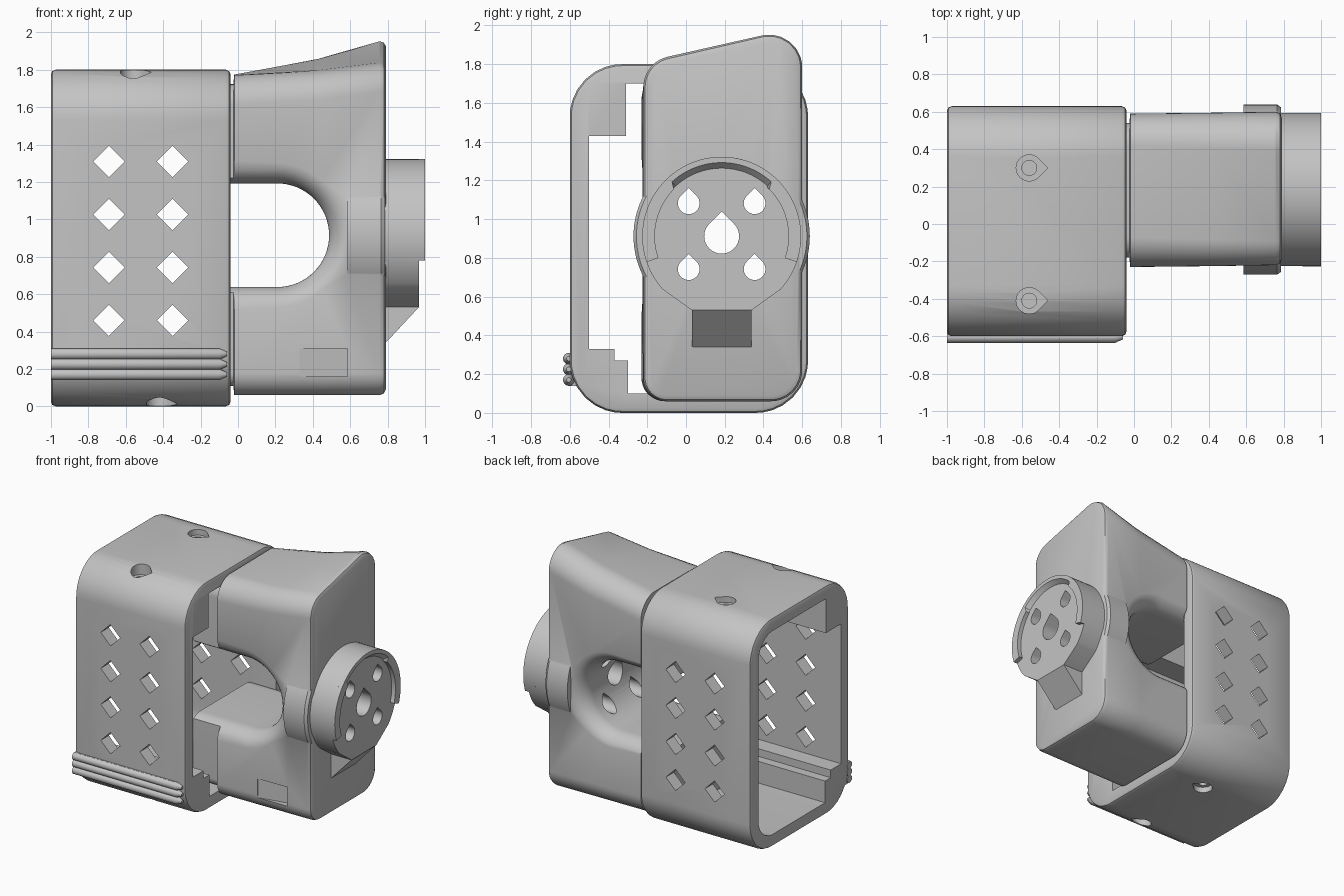
import bpy, bmesh, math
from mathutils import Vector

old = bpy.data.objects.get("Cube")
if old:
    bpy.data.objects.remove(old, do_unlink=True)

grey = bpy.data.materials.new("plain grey")
grey.use_nodes = True
tone = (0.55, 0.55, 0.55, 1)
grey.diffuse_color = tone
grey.node_tree.nodes["Principled BSDF"].inputs["Base Color"].default_value = tone


def finish(name, bm):
    bmesh.ops.recalc_face_normals(bm, faces=bm.faces)
    mesh = bpy.data.meshes.new(name)
    bm.to_mesh(mesh)
    bm.free()
    ob = bpy.data.objects.new(name, mesh)
    bpy.context.collection.objects.link(ob)
    mesh.materials.append(grey)
    return ob


def loft(name, rings):
    bm = bmesh.new()
    loops = [[bm.verts.new(p) for p in ring] for ring in rings]
    n = len(loops[0])
    for a, b in zip(loops, loops[1:]):
        for i in range(n):
            j = (i + 1) % n
            bm.faces.new((a[i], a[j], b[j], b[i]))
    bm.faces.new(loops[0])
    bm.faces.new(loops[-1])
    return finish(name, bm)


def place(pts, axis, w):
    order = {"x": lambda u, v: (w, u, v), "y": lambda u, v: (u, w, v), "z": lambda u, v: (u, v, w)}
    return [order[axis](u, v) for u, v in pts]


def prism(name, pts, axis, a, b):
    return loft(name, [place(pts, axis, a), place(pts, axis, b)])


def box(u0, u1, v0, v1):
    return [(u0, v0), (u1, v0), (u1, v1), (u0, v1)]


def arc(u, v, r, start, end, steps):
    angles = [math.radians(start + (end - start) * i / steps) for i in range(steps + 1)]
    return [(u + r * math.cos(t), v + r * math.sin(t)) for t in angles]


def circle(u, v, r, steps=48):
    return arc(u, v, r, 0, 360, steps)[:-1]


def teardrop(u, v, r, tip):
    end = math.radians(tip)
    point = (u + 1.414 * r * math.cos(end), v + 1.414 * r * math.sin(end))
    return arc(u, v, r, tip + 45, tip + 315, 24) + [point]


def rounded(corners, inset=0.0, steps=8):
    """Polygon of (u, v, radius) corners with round arcs; inset pulls it inward."""
    mid = sum((Vector(c[:2]) for c in corners), Vector((0, 0))) / len(corners)
    pts = [Vector(c[:2]) for c in corners]
    pts = [Vector((p.x - math.copysign(inset, p.x - mid.x), p.y - math.copysign(inset, p.y - mid.y))) for p in pts]
    out = []
    for i, p in enumerate(pts):
        r = corners[i][2] - inset
        if r <= 0:
            out.append(tuple(p))
            continue
        u = (pts[i - 1] - p).normalized()
        v = (pts[(i + 1) % len(pts)] - p).normalized()
        half = u.angle(v) / 2
        c = p + (u + v).normalized() * r / math.sin(half)
        a = p + u * r / math.tan(half) - c
        b = p + v * r / math.tan(half) - c
        out += [tuple(c + a.lerp(b, k / steps).normalized() * r) for k in range(steps + 1)]
    return out


def combine(ob, tools, kind="DIFFERENCE"):
    for tool in tools:
        mod = ob.modifiers.new("cut", "BOOLEAN")
        mod.operation, mod.solver, mod.object = kind, "EXACT", tool
        bpy.context.view_layer.objects.active = ob
        bpy.ops.object.modifier_apply(modifier=mod.name)
        bpy.data.objects.remove(tool, do_unlink=True)


def smooth(ob):
    bpy.ops.object.select_all(action="DESELECT")
    ob.select_set(True)
    bpy.context.view_layer.objects.active = ob
    bpy.ops.object.shade_smooth_by_angle(angle=math.radians(32))


# Sleeve: open rounded tube with softened rims
outer = [(-0.6, 0, 0.27), (0.63, 0, 0.27), (0.63, 1.8, 0.27), (-0.6, 1.8, 0.27)]
ends = [(-1, 0.025), (-0.993, 0.008), (-0.975, 0), (-0.065, 0), (-0.047, 0.008), (-0.04, 0.025)]
sleeve = loft("sleeve", [place(rounded(outer, i), "x", x) for x, i in ends])
bore = [(-0.3, 0.1, 0), (0.53, 0.1, 0.18), (0.53, 1.7, 0.18), (-0.31, 1.7, 0), (-0.31, 1.43, 0),
        (-0.5, 1.43, 0), (-0.5, 0.33, 0), (-0.37, 0.33, 0), (-0.37, 0.27, 0), (-0.3, 0.27, 0)]
cutters = [prism("bore_cutter", rounded(bore), "x", -1.1, 0.1)]

# Diamond vents through both walls
for x in (-0.69, -0.35):
    for k in range(4):
        cutters.append(prism("vent_cutter", circle(x, 0.46 + k * 0.283, 0.084, 4), "y", -0.8, 0.8))

# Countersunk screw holes above and below
for x, side in ((-0.56, 1.8), (-0.42, 0)):
    out = 0.1 if side else -0.1
    for y in (-0.41, 0.3):
        sink = 0.85 if y < 0 else 0.45
        cutters.append(prism("sink_cutter", teardrop(x, y, 0.07, 0), "z", side + out, side - out * sink))
        cutters.append(prism("screw_cutter", circle(x, y, 0.04, 24), "z", side + out, side - out * 1.8))
combine(sleeve, cutters)
smooth(sleeve)

# Grip ribs along the lower front edge
backing = prism("rib_backing", box(-0.61, -0.5, 0.14, 0.31), "x", -0.995, -0.1)
for k in range(3):
    z = 0.17 + k * 0.055
    rib = loft("grip_rib", [place(circle(-0.605, z, r, 20), "x", x)
                            for x, r in ((-1, 0.03), (-0.1, 0.03), (-0.06, 0.012))])
    smooth(rib)

# Yoke body: lofted from the sleeve mouth to the rising end face
def section(x, front, back, top_front, top_back, inset=0.0):
    corners = [(front, 0.06, 0.12), (back, 0.06, 0.16), (back, top_back, 0.17), (front, top_front, 0.16)]
    return place(rounded(corners, inset), "x", x)


end = (-0.22, 0.6, 1.81, 1.995)
mouth = (-0.23, 0.59, 1.77, 1.775)
yoke = loft("yoke", [section(-0.26, *mouth, 0.05), section(-0.025, *mouth, 0.05),
                     section(-0.02, *mouth), section(0.43, -0.225, 0.595, 1.78, 1.88),
                     section(0.757, *end), section(0.78, *end, 0.009), section(0.79, *end, 0.03)])

# Arched opening with flared edges
flare = 0.14
depths = [flare * k / 8 for k in range(9)]
levels = [(-0.4, 0)] + [(-0.235 + d, d) for d in depths]
levels += [(0.605 - d, d) for d in reversed(depths)] + [(0.8, 0)]
rings = []
for y, d in levels:
    r = 0.277 + flare - math.sqrt(max(flare ** 2 - (flare - d) ** 2, 0))
    rings.append(place([(-0.4, 0.915 + r)] + arc(0.21, 0.915, r, 90, -90, 32) + [(-0.4, 0.915 - r)], "y", y))
notch = prism("notch_cutter", [(0.33, -0.222), (0.585, -0.17), (0.585, -0.4), (0.33, -0.4)], "z", 0.16, 0.31)
combine(yoke, [loft("arch_cutter", rings), notch])

# Round boss swelling through the yoke sides
cy, cz = 0.184, 0.912
boss = loft("boss", [place(circle(cy, cz, r, 96), "x", x)
                     for x, r in ((0.585, 0.455), (0.765, 0.455), (0.785, 0.44))])
combine(yoke, [boss], "UNION")


def horn_holes():
    tools = [prism("shaft_cutter", teardrop(cy, cz, 0.09, 90), "x", 0.3, 1.2)]
    for y in (cy - 0.17, cy + 0.17):
        for z in (cz - 0.17, cz + 0.17):
            tools.append(prism("bolt_cutter", teardrop(y, z, 0.056, 90), "x", 0.3, 1.2))
    return tools


combine(yoke, horn_holes())
smooth(yoke)

# Horn disc: round plate tapering to a narrow foot
foot = [(0.03, 0.53), (0.338, 0.53)]
disc = prism("horn_disc", arc(cy, cz, 0.41, -42, 222, 72) + foot, "x", 0.77, 0.967)
combine(disc, horn_holes())
smooth(disc)
ramp = prism("horn_ramp", [(0.77, 0.53), (0.967, 0.53), (0.79, 0.34), (0.77, 0.34)], "y", 0.03, 0.338)

# Raised rim, sloped inside along the top
rim_rings = []
for k in range(73):
    deg = -19 + 218 * k / 72
    t = math.radians(deg)
    lip = 0.38 if 46 < deg < 134 else 0.345
    rim_rings.append([(x, cy + r * math.cos(t), cz + r * math.sin(t))
                      for x, r in ((0.9, 0.345), (0.9, 0.41), (1.0, 0.41), (1.0, lip), (0.96, 0.345))])
smooth(loft("horn_rim", rim_rings))
